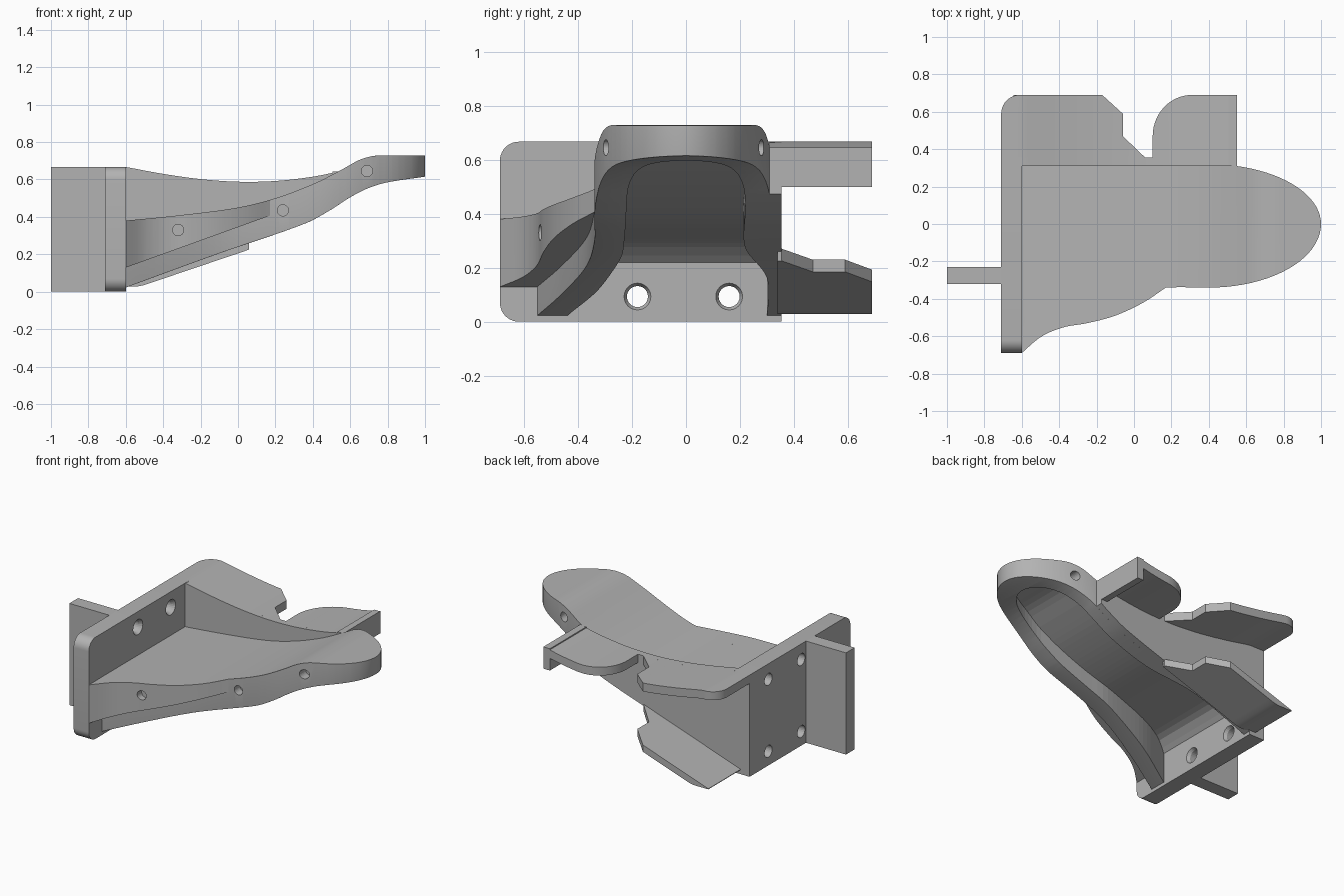
import bpy, bmesh, math
from mathutils import Vector, Matrix

if "Cube" in bpy.data.objects:
    bpy.data.objects.remove(bpy.data.objects["Cube"], do_unlink=True)

grey = bpy.data.materials.new("plain_grey")
grey.use_nodes = True
grey.diffuse_color = (0.45, 0.45, 0.45, 1)
grey.node_tree.nodes["Principled BSDF"].inputs["Base Color"].default_value = (0.45, 0.45, 0.45, 1)


def curve(*pts):
    """Smooth function through the given points, constant beyond the ends."""
    def tangent(i):
        a, b = pts[max(i - 1, 0)], pts[min(i + 1, len(pts) - 1)]
        return (b[1] - a[1]) / (b[0] - a[0])

    def f(x):
        if x <= pts[0][0]:
            return pts[0][1]
        for i in range(len(pts) - 1):
            (xa, ya), (xb, yb) = pts[i], pts[i + 1]
            if x <= xb:
                w = xb - xa
                t = (x - xa) / w
                s = t * t * (3 - 2 * t)
                bend = t * (1 - t) * ((1 - t) * tangent(i) - t * tangent(i + 1)) * w
                return ya + (yb - ya) * s + bend
        return pts[-1][1]
    return f


def steps(a, b, n):
    return [a + (b - a) * i / n for i in range(n + 1)]


def arc(cx, cy, rx, ry, a, b, n=10):
    return [(cx + rx * math.cos(math.radians(t)), cy + ry * math.sin(math.radians(t)))
            for t in steps(a, b, n)]


def finish(name, bm):
    bmesh.ops.recalc_face_normals(bm, faces=bm.faces)
    mesh = bpy.data.meshes.new(name)
    bm.to_mesh(mesh)
    bm.free()
    mesh.materials.append(grey)
    obj = bpy.data.objects.new(name, mesh)
    bpy.context.collection.objects.link(obj)
    return obj


def sheet(name, outline, top, bottom, rim=None, width=0.035):
    """Plan outline thickened between two height functions of x."""
    bm = bmesh.new()
    bm.faces.new([bm.verts.new((x, y, 0)) for x, y in outline])
    lo, hi = min(p[0] for p in outline), max(p[0] for p in outline)
    count = max(2, round((hi - lo) / 0.035))
    for x in steps(lo, hi, count)[1:-1]:
        bmesh.ops.bisect_plane(bm, geom=bm.verts[:] + bm.edges[:] + bm.faces[:],
                               plane_co=(x, 0, 0), plane_no=(1, 0, 0), dist=1e-4)
    low = bm.verts[:]
    border = [e for e in bm.edges if e.is_boundary]
    up = bmesh.ops.extrude_face_region(bm, geom=bm.faces[:], use_keep_orig=True)["geom"]
    for v in up:
        if isinstance(v, bmesh.types.BMVert):
            v.co.z = top(v.co.x)
    for v in low:
        v.co.z = bottom(v.co.x)
    bmesh.ops.recalc_face_normals(bm, faces=bm.faces)
    if rim:
        edges = [e for e in border if e.is_valid and rim((e.verts[0].co + e.verts[1].co) / 2)]
        bmesh.ops.bevel(bm, geom=edges, offset=width, segments=4, profile=0.5,
                        affect='EDGES', clamp_overlap=True)
    return finish(name, bm)


def box(name, a, b):
    bm = bmesh.new()
    a, b = Vector(a), Vector(b)
    bmesh.ops.create_cube(bm, size=1)
    for v in bm.verts:
        v.co = (a + b) / 2 + v.co * (b - a)
    return finish(name, bm)


def drill(bm, centre, axis, r1, r2, depth):
    turn = Vector(axis).to_track_quat('Z', 'Y').to_matrix().to_4x4()
    bmesh.ops.create_cone(bm, cap_ends=True, segments=24, radius1=r1, radius2=r2, depth=depth,
                          matrix=Matrix.Translation(centre) @ turn)


def cut(obj, cutter):
    mod = obj.modifiers.new("cut", 'BOOLEAN')
    mod.operation, mod.solver, mod.object = 'DIFFERENCE', 'EXACT', cutter
    cutter.hide_render = cutter.hide_viewport = True
    cutter.display_type = 'WIRE'


# Shared height and width curves
shelf_top = curve((-.6, .38), (-.3, .41), (0, .45), (.2, .5), (.4, .575), (.55, .65),
                  (.65, .705), (.73, .727), (.8, .728), (1, .728))
arm_low = curve((-.62, .015), (-.1, .205), (.36, .365), (.5, .44), (.6, .505),
                (.7, .555), (.8, .585), (1, .615))
wall_top = curve((-.6, .667), (-.4, .63), (-.2, .602), (0, .588), (.2, .592), (.4, .615), (.55, .645))
flare_y = curve((-.62, .71), (-.6, .69), (-.5, .605), (-.38, .553), (-.25, .53), (-.1, .49),
                (.05, .42), (.17, .34))
body_y = curve((-.62, .56), (-.38, .46), (-.1, .37), (.17, .34), (.4, .34))
hollow_y = curve((-.65, .46), (-.6, .44), (-.38, .34), (-.22, .29), (0, .24), (.15, .23), (.5, .22))
hollow_right = curve((-.65, .3), (-.22, .3), (.1, .22), (.5, .22))
fillet = curve((-.6, .17), (-.57, .125), (-.52, .1), (-.45, .09))

# Arm: rounded tongue with a hollow underside
outline = [(x, -body_y(x)) for x in steps(-.62, .38, 28)]
outline += arc(.4, 0, .6, .34, -90, 0, 20)[:-1] + arc(.4, 0, .6, .32, 0, 75.5, 18)
outline += [(-.62, .31)]
arm = sheet("arm", outline, shelf_top, arm_low,
            rim=lambda p: (p.y < .3 or p.x > .56) and p.x > -.61)
outline = [(x, -hollow_y(x)) for x in steps(-.65, .48, 26)]
outline += arc(.5, 0, .37, .22, -90, 90, 30)
outline += [(x, hollow_right(x)) for x in steps(.48, -.65, 26)]
cut(arm, sheet("hollow_cutter", outline, lambda x: shelf_top(x) - fillet(x), lambda x: -.5))

# Flared shelf edge overhanging the arm
outline = [(x, -flare_y(x)) for x in steps(-.6, .17, 26)]
outline += [(x, .02 - body_y(x)) for x in steps(.17, -.6, 16)]
flare = sheet("shelf_flare", outline, shelf_top, lambda x: .345 + .36 * x)

# Blind pin holes in the arm sides
bm = bmesh.new()
for x, y, z in [(.24, -.34, .435), (.69, -.3, .645), (.69, .28, .645)]:
    drill(bm, (x, y, z), (0, 1, 0), .03, .03, .12)
cut(arm, finish("arm_hole_cutter", bm))
bm = bmesh.new()
drill(bm, (-.32, -.55, .33), (0, 1, 0), .03, .03, .1)
cut(flare, finish("flare_hole_cutter", bm))

# Mounting plate, rounded at the outer corners
bm = bmesh.new()
section = [(.355, 0), (.355, .667)] + arc(-.62, .597, .07, .07, 90, 180) + arc(-.62, .07, .07, .07, 180, 270)
face = bm.faces.new([bm.verts.new((-.71, y, z)) for y, z in section])
side = bmesh.ops.extrude_face_region(bm, geom=[face], use_keep_orig=True)["geom"]
bmesh.ops.translate(bm, vec=(.11, 0, 0), verts=[v for v in side if isinstance(v, bmesh.types.BMVert)])
plate = finish("mounting_plate", bm)

# Countersunk screw holes
holes, sinks = bmesh.new(), bmesh.new()
for y in (-.18, .16):
    for z in (.093, .565):
        drill(holes, (-.65, y, z), (1, 0, 0), .039, .039, .3)
        drill(sinks, (-.605, y, z), (1, 0, 0), .036, .058, .04)
cut(plate, finish("screw_hole_cutter", holes))
cut(plate, finish("countersink_cutter", sinks))

# Rear fin and side wall
box("rear_fin", (-1, -.32, 0), (-.705, -.23, .667))
sheet("side_wall", [(-.62, .31), (.55, .31), (.55, .355), (-.62, .355)], wall_top, arm_low)

# Top flange, wing and the lip under the wing end
notch = [(-.17, .69), (-.06, .59), (-.06, .47), (.06, .355)]
under = lambda x: wall_top(x) - .055
sheet("top_flange", [(.06, .33), (-.71, .33)] + arc(-.61, .59, .1, .1, 180, 90) + notch, wall_top, under)
sheet("wing", [(.55, .33), (.1, .33)] + arc(.31, .47, .21, .22, 180, 90, 14) + [(.55, .69)], wall_top, under)
box("wing_lip", (.505, .31, .5), (.55, .69, .643))

# Sloping lower fin with the same notched end
fin_top = lambda x: max(.03, .25 + .338 * x)
sheet("lower_fin", [(.06, .34), (-.645, .34), (-.645, .69)] + notch, fin_top,
      lambda x: max(.028, fin_top(x) - .045))

# Smooth shading with sharp edges kept
bpy.ops.object.select_all(action='DESELECT')
for obj in bpy.context.collection.objects:
    if obj.type == 'MESH' and not obj.hide_render:
        obj.select_set(True)
        bpy.context.view_layer.objects.active = obj
bpy.ops.object.shade_smooth_by_angle(angle=math.radians(32))
